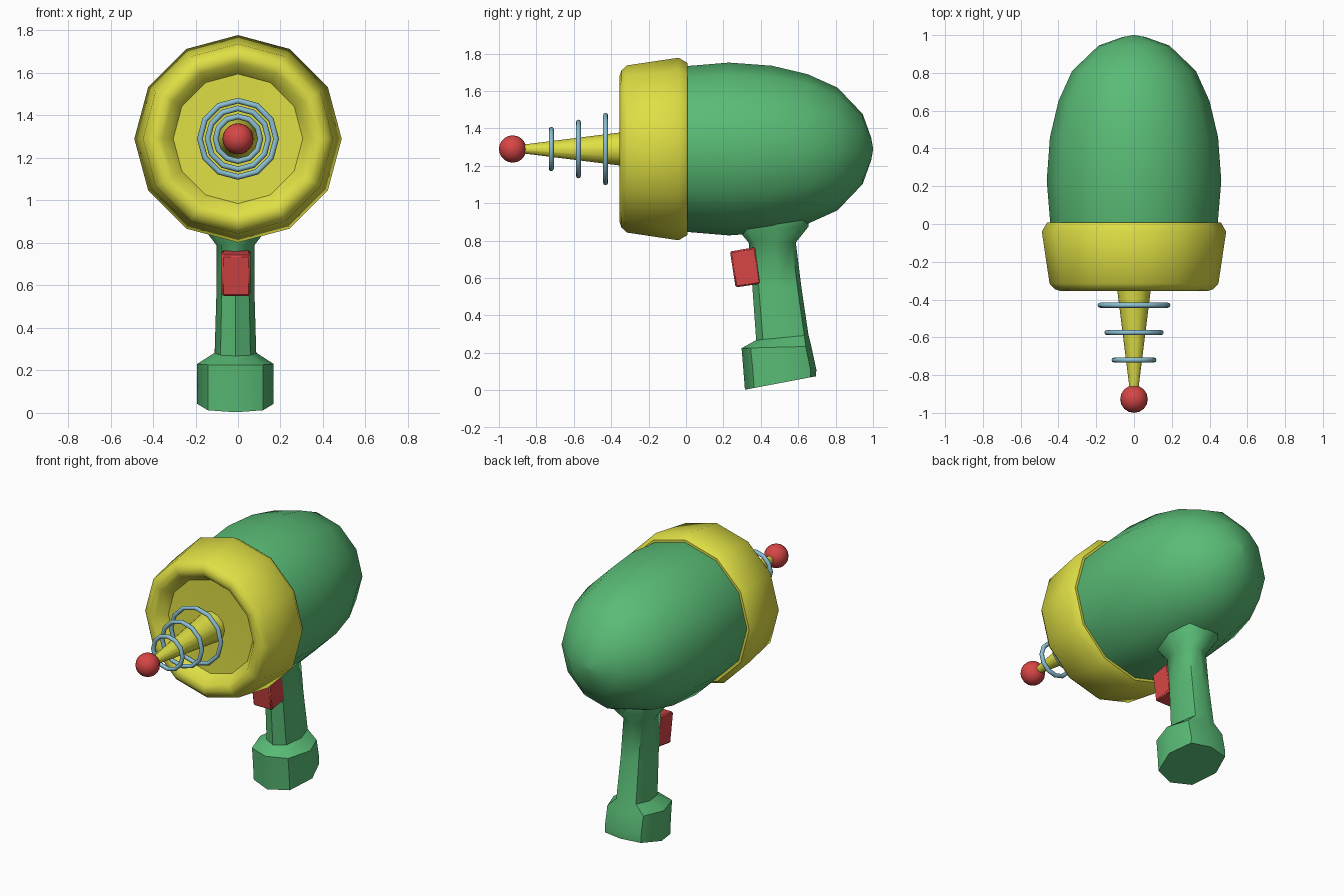
import bpy, bmesh, math
from mathutils import Matrix

if "Cube" in bpy.data.objects:
    bpy.data.objects.remove(bpy.data.objects["Cube"])

AXIS_Z = 1.29


def material(name, rgb):
    m = bpy.data.materials.new(name)
    m.diffuse_color = (*rgb, 1)
    m.use_nodes = True
    m.node_tree.nodes["Principled BSDF"].inputs["Base Color"].default_value = m.diffuse_color
    return m


GREEN = material("green", (0.10, 0.50, 0.18))
YELLOW = material("yellow", (0.74, 0.74, 0.06))
RED = material("red", (0.68, 0.06, 0.06))
BLUE = material("light_blue", (0.26, 0.52, 0.64))


def finish(bm, name, mat, angle):
    bmesh.ops.remove_doubles(bm, verts=bm.verts, dist=1e-5)
    bmesh.ops.recalc_face_normals(bm, faces=bm.faces)
    me = bpy.data.meshes.new(name)
    bm.to_mesh(me)
    bm.free()
    ob = bpy.data.objects.new(name, me)
    bpy.context.collection.objects.link(ob)
    me.materials.append(mat)
    bpy.ops.object.select_all(action='DESELECT')
    ob.select_set(True)
    bpy.context.view_layer.objects.active = ob
    bpy.ops.object.shade_smooth_by_angle(angle=math.radians(angle))
    return ob


def loft(name, rings, mat, angle=40, closed=False):
    """Skin a list of equal point rings, capped at the ends unless closed."""
    bm = bmesh.new()
    vs = [[bm.verts.new(p) for p in r] for r in rings]
    n = len(vs[0])
    pairs = list(zip(vs, vs[1:])) + ([(vs[-1], vs[0])] if closed else [])
    for a, b in pairs:
        for i in range(n):
            j = (i + 1) % n
            bm.faces.new((a[i], a[j], b[j], b[i]))
    if not closed:
        bm.faces.new(vs[0])
        bm.faces.new(vs[-1])
    return finish(bm, name, mat, angle)


def lathe(name, profile, mat, sides=12, angle=40, closed=False):
    """Turn (y, radius) points about the barrel axis."""
    rings = []
    for y, r in profile:
        a = [2 * math.pi * k / sides for k in range(sides)]
        rings.append([(r * math.cos(t), y, AXIS_Z + r * math.sin(t)) for t in a])
    return loft(name, rings, mat, angle, closed)


# Egg-shaped body
lathe("body", [(-0.02, 0.44), (0.0, 0.443), (0.23, 0.462), (0.46, 0.445),
               (0.65, 0.40), (0.81, 0.328), (0.945, 0.187), (0.99, 0.06), (1.0, 0.005)],
      GREEN, angle=60)

# Collar with a shallow dish in front
lathe("collar", [(0.008, 0.42), (0.008, 0.46), (-0.04, 0.488), (-0.315, 0.447),
                 (-0.345, 0.42), (-0.355, 0.39), (-0.345, 0.355), (-0.28, 0.305),
                 (-0.275, 0.05)], YELLOW, angle=50)

# Tapered antenna and its rings
lathe("antenna", [(-0.27, 0.098), (-0.355, 0.088), (-0.89, 0.021)], YELLOW)
for i, (y, r) in enumerate([(-0.43, 0.193), (-0.575, 0.157), (-0.72, 0.119)]):
    m = 0.0135
    section = [(y + m * math.sin(k * math.pi / 4), r - m + m * math.cos(k * math.pi / 4))
               for k in range(8)]
    lathe(f"antenna_ring_{i + 1}", section, BLUE, angle=60, closed=True)

# Ball tip
bm = bmesh.new()
bmesh.ops.create_uvsphere(bm, u_segments=16, v_segments=10, radius=0.073,
                          matrix=Matrix.Translation((0, -0.927, AXIS_Z)))
finish(bm, "antenna_ball", RED, 60)

# Handle: eight-sided sections as front (y, z), back (y, z), half width
SECTIONS = [((0.315, 0.003), (0.695, 0.075), 0.18),
            ((0.305, 0.13), (0.697, 0.11), 0.18),
            ((0.297, 0.225), (0.67, 0.235), 0.18),
            ((0.375, 0.268), (0.655, 0.295), 0.098),
            ((0.355, 0.55), (0.617, 0.55), 0.09),
            ((0.335, 0.79), (0.587, 0.79), 0.09),
            ((0.275, 0.86), (0.655, 0.875), 0.15),
            ((0.275, 0.98), (0.655, 0.98), 0.15)]
OUTLINE = [(0, 0), (0.72, 0.13), (1, 0.55), (0.72, 0.92),
           (0, 1), (-0.72, 0.92), (-1, 0.55), (-0.72, 0.13)]
rings = []
for (y0, z0), (y1, z1), w in SECTIONS:
    rings.append([(-0.012 + u * w, y0 + (y1 - y0) * t, z0 + (z1 - z0) * t)
                  for u, t in OUTLINE])
loft("handle", rings, GREEN, angle=45)

# Trigger
side = [(0.235, 0.742), (0.265, 0.55), (0.40, 0.57), (0.37, 0.765)]
trigger = loft("trigger", [[(x, y, z) for y, z in side] for x in (-0.077, 0.058)], RED, 30)
bevel = trigger.modifiers.new("bevel", 'BEVEL')
bevel.width = 0.008
bevel.segments = 1
